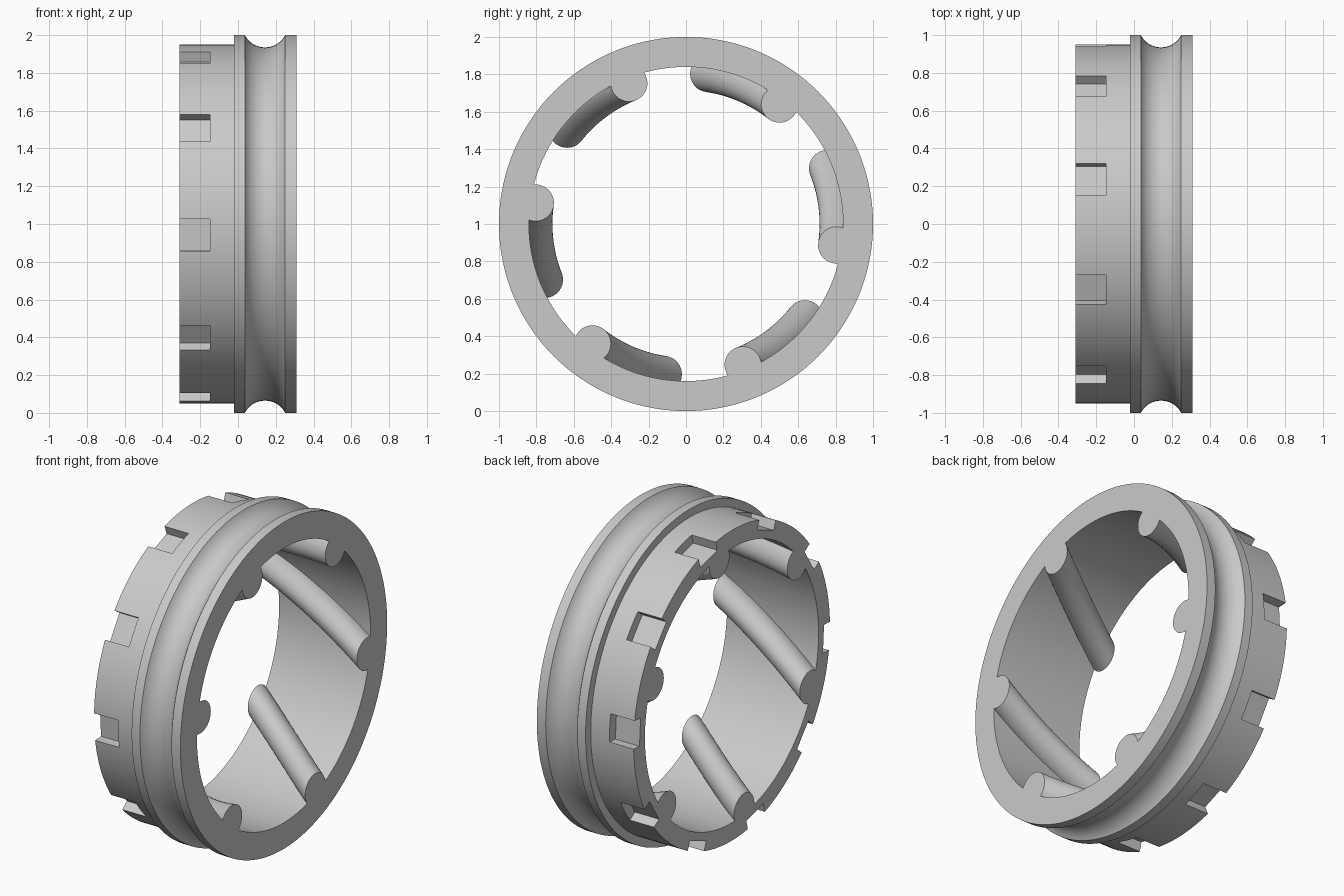
import bpy, bmesh
from math import sin, cos, asin, pi, radians
from mathutils import Matrix, Vector

cube = bpy.data.objects.get("Cube")
if cube:
    bpy.data.objects.remove(cube, do_unlink=True)

HALF = 0.31      # half width along the x axis
BORE = 0.84      # inner radius
BODY = 0.95      # outer radius of the notched sleeve
STEPS = 144      # segments around the ring
AXIS_Z = 1       # height of the ring's axis

grey = bpy.data.materials.new("plain grey")
grey.use_nodes = True
colour = (0.59, 0.59, 0.59, 1)
grey.diffuse_color = colour
grey.node_tree.nodes["Principled BSDF"].inputs["Base Color"].default_value = colour


def polar(x, radius, angle):
    """Offset around the x axis; the angle runs from +y towards +z."""
    return Vector((x, radius * cos(angle), radius * sin(angle)))


def make_object(name, bm):
    """Finish a part and lift it onto the ring's axis."""
    bmesh.ops.recalc_face_normals(bm, faces=bm.faces)
    bmesh.ops.translate(bm, verts=bm.verts, vec=(0, 0, AXIS_Z))
    mesh = bpy.data.meshes.new(name)
    bm.to_mesh(mesh)
    bm.free()
    mesh.materials.append(grey)
    obj = bpy.data.objects.new(name, mesh)
    bpy.context.collection.objects.link(obj)
    return obj


def loft(bm, sections, loop):
    """Skin closed sections; loop them round or cap both ends."""
    rings = [[bm.verts.new(p) for p in s] for s in sections]
    pairs = list(zip(rings, rings[1:]))
    if loop:
        pairs.append((rings[-1], rings[0]))
    else:
        bm.faces.new(rings[0])
        bm.faces.new(rings[-1])
    for a, b in pairs:
        for i in range(len(a)):
            j = (i + 1) % len(a)
            bm.faces.new((a[i], a[j], b[j], b[i]))


# Ring: stepped profile with a round groove, turned about the x axis
groove_x, groove_half, groove_depth = 0.143, 0.107, 0.065
groove_r = (groove_half ** 2 + groove_depth ** 2) / (2 * groove_depth)
sweep = asin(groove_half / groove_r)
profile = [(-HALF, BORE), (-HALF, BODY), (-0.02, BODY), (-0.02, 1)]
for i in range(17):
    a = sweep * (i / 8 - 1)
    profile.append((groove_x + groove_r * sin(a),
                    1 - groove_depth + groove_r * (1 - cos(a))))
profile += [(HALF, 1), (HALF, BORE)]
bm = bmesh.new()
loft(bm, [[polar(x, r, 2 * pi * k / STEPS) for x, r in profile]
          for k in range(STEPS)], True)
ring = make_object("grooved_ring", bm)

# Ribs: six round bars twisting along the bore
bm = bmesh.new()
for k in range(6):
    sections = []
    for s in range(17):
        t = s / 16
        x = HALF - 2 * HALF * t
        centre = polar(x, 0.812, radians(52 + 60 * k + 29.5 * t))
        sections.append([centre + polar(0, 0.098, 2 * pi * i / 40) for i in range(40)])
    loft(bm, sections, False)
ribs = make_object("spiral_ribs", bm)

# Notches: ten square slots cut in the sleeve's free edge
bm = bmesh.new()
x0, x1, r0, r1 = -0.4, -0.147, 0.889, 1.05
for k in range(10):
    turn = Matrix.Rotation(radians(3.5 + 36 * k), 4, "X")
    place = turn @ Matrix.Translation(((x0 + x1) / 2, (r0 + r1) / 2, 0))
    size = Matrix.Diagonal((x1 - x0, r1 - r0, 0.17, 1))
    bmesh.ops.create_cube(bm, size=1, matrix=place @ size)
notches = make_object("notch_cutter", bm)

# Fuse the ribs to the ring, then cut the notches
bpy.ops.object.select_all(action="DESELECT")
bpy.context.view_layer.objects.active = ring
ring.select_set(True)
for tool, operation in ((ribs, "UNION"), (notches, "DIFFERENCE")):
    tool.hide_render = True
    mod = ring.modifiers.new(operation.title(), "BOOLEAN")
    mod.object = tool
    mod.operation = operation
    mod.solver = "EXACT"
    bpy.ops.object.modifier_apply(modifier=mod.name)
    bpy.data.objects.remove(tool, do_unlink=True)

bpy.ops.object.shade_smooth_by_angle(angle=radians(30))
